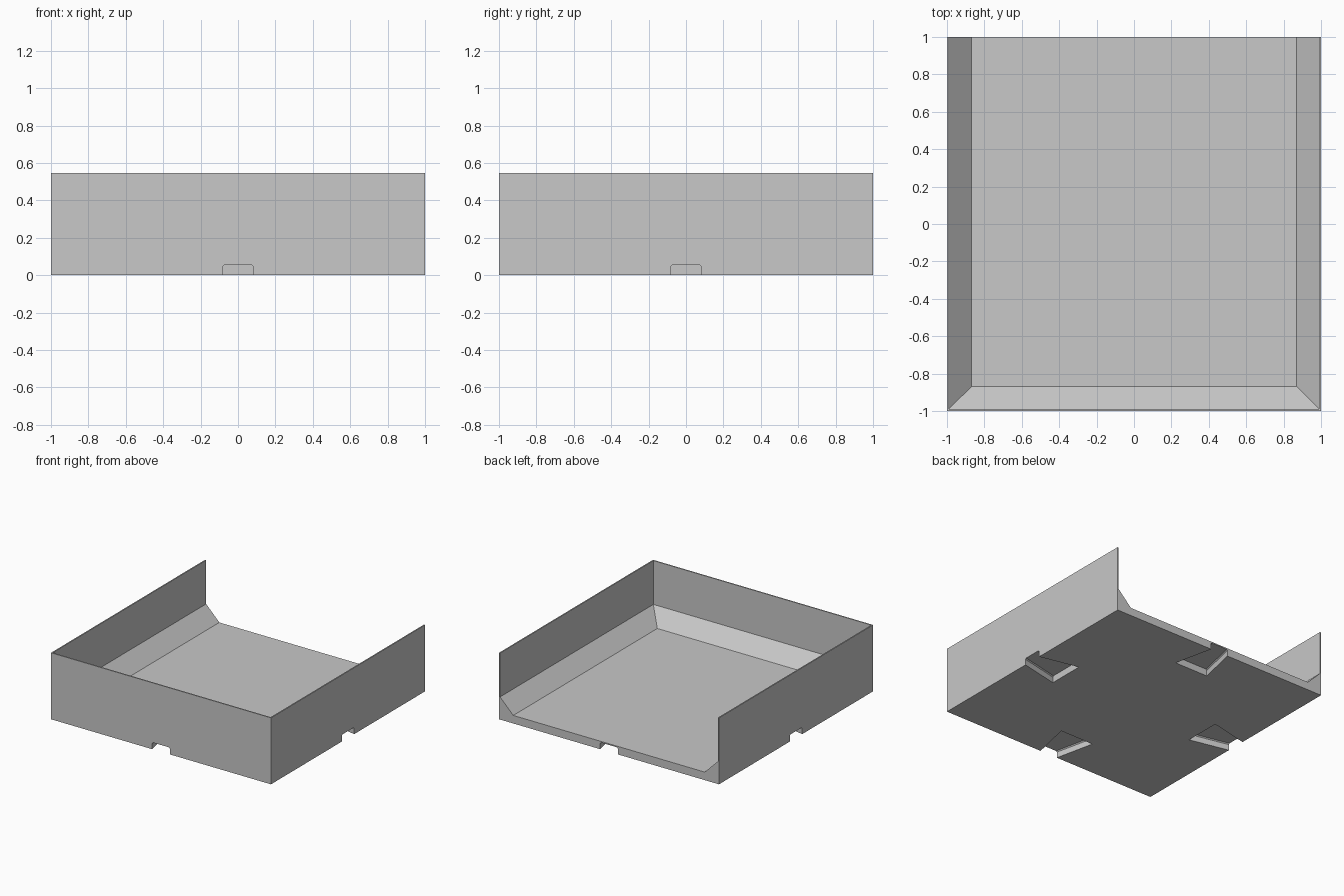
import bpy
import bmesh
from math import pi
from mathutils import Matrix

old = bpy.data.objects.get("Cube")
if old:
    bpy.data.objects.remove(old, do_unlink=True)

HEIGHT = 0.546
FLOOR = 0.066    # floor thickness
WALL = 0.01      # wall thickness
SLOPE = 0.12     # sloped fillet between floor and walls

grey = bpy.data.materials.new("plain_grey")
grey.use_nodes = True
colour = (0.58, 0.58, 0.58, 1)
grey.diffuse_color = colour
grey.node_tree.nodes["Principled BSDF"].inputs["Base Color"].default_value = colour


def loft(name, sections):
    """Closed solid through matching rings of points, capped at both ends."""
    bm = bmesh.new()
    rings = [[bm.verts.new(p) for p in ring] for ring in sections]
    for a, b in zip(rings, rings[1:]):
        for i in range(len(a)):
            j = (i + 1) % len(a)
            bm.faces.new((a[i], a[j], b[j], b[i]))
    bm.faces.new(rings[0][::-1])
    bm.faces.new(rings[-1])
    bmesh.ops.recalc_face_normals(bm, faces=bm.faces)
    mesh = bpy.data.meshes.new(name)
    bm.to_mesh(mesh)
    bm.free()
    mesh.materials.append(grey)
    obj = bpy.data.objects.new(name, mesh)
    bpy.context.collection.objects.link(obj)
    return obj


def rectangle(half, back, z):
    return [(-half, -half, z), (half, -half, z), (half, back, z), (-half, back, z)]


def slot_section(x, half, bottom=-0.05, top=0.056, bevel=0.008):
    return [(x, -half, bottom), (x, half, bottom), (x, half, top - bevel),
            (x, half - bevel, top), (x, bevel - half, top), (x, -half, top - bevel)]


# Tray body, starting as a solid block
tray = loft("tray", [rectangle(1, 1, 0), rectangle(1, 1, HEIGHT)])

# Cavity: sloped at the bottom, open at the top and the back
inner = 1 - WALL
cutters = [loft("cavity_cutter", [
    rectangle(inner - SLOPE, 1.2, FLOOR),
    rectangle(inner, 1.2, FLOOR + SLOPE),
    rectangle(inner, 1.2, HEIGHT + 0.1)])]

# Dovetail connector slots under the middle of each side
mouth, end, depth = 0.08, 0.153, 0.33
overshoot = 0.1
narrow = mouth - (end - mouth) * overshoot / depth
for k in range(4):
    slot = loft("slot_cutter", [slot_section(1 - depth, end),
                                slot_section(1 + overshoot, narrow)])
    slot.data.transform(Matrix.Rotation(k * pi / 2, 4, "Z"))
    cutters.append(slot)

# Cut everything out of the block
bpy.context.view_layer.objects.active = tray
for cutter in cutters:
    cutter.hide_render = True
    cut = tray.modifiers.new("cut", "BOOLEAN")
    cut.operation = "DIFFERENCE"
    cut.solver = "EXACT"
    cut.object = cutter
    bpy.ops.object.modifier_apply(modifier=cut.name)
    bpy.data.objects.remove(cutter, do_unlink=True)
